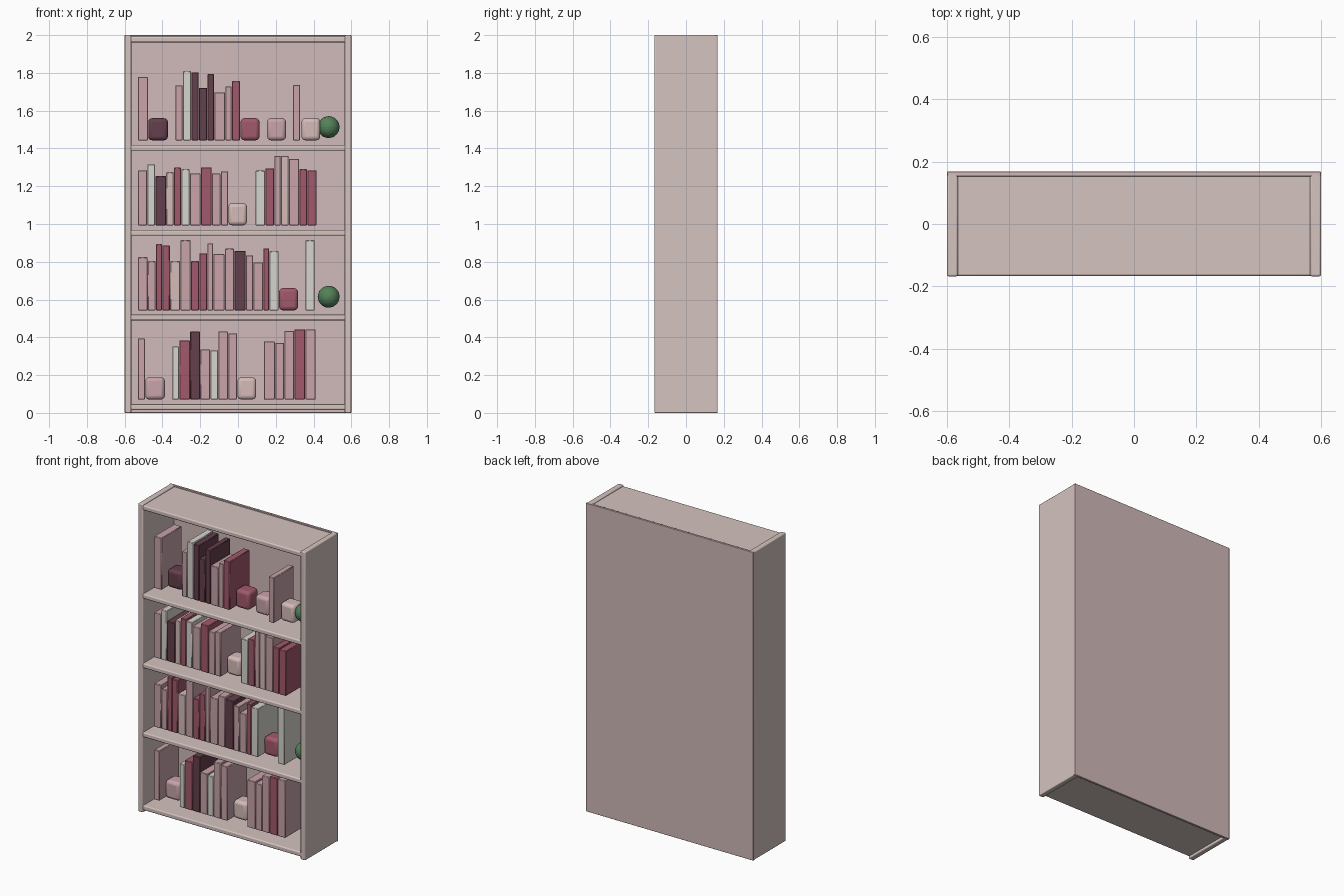
import bpy
import math

if "Cube" in bpy.data.objects:
    bpy.data.objects.remove(bpy.data.objects["Cube"])

COLOURS = {
    "wood": (0.66, 0.55, 0.52), "panel": (0.64, 0.49, 0.49),
    "pink": (0.58, 0.37, 0.40), "red": (0.36, 0.10, 0.15),
    "dark": (0.13, 0.05, 0.075), "white": (0.68, 0.66, 0.62),
    "ivory": (0.66, 0.50, 0.48), "green": (0.09, 0.22, 0.10),
}
MATS = {}
for key, rgb in COLOURS.items():
    MATS[key] = bpy.data.materials.new(key)
    MATS[key].diffuse_color = (*rgb, 1)


def box(name, lo, hi, colour, bevel=0.0, segments=2):
    """Bevelled box between two opposite corners."""
    bpy.ops.mesh.primitive_cube_add(size=1, location=[(a + b) / 2 for a, b in zip(lo, hi)])
    ob = bpy.context.object
    ob.name = name
    ob.scale = [b - a for a, b in zip(lo, hi)]
    bpy.ops.object.transform_apply(location=False, rotation=False, scale=True)
    ob.data.materials.append(MATS[colour])
    if bevel:
        mod = ob.modifiers.new("bevel", 'BEVEL')
        mod.width = bevel
        mod.segments = segments
        bpy.ops.object.shade_smooth_by_angle(angle=math.radians(40))
    return ob


# Carcass: two sides, back panel and five boards
D = 0.168
for name, s in (("left_side", -1), ("right_side", 1)):
    x0, x1 = sorted((s * 0.565, s * 0.6))
    box(name, (x0, -D, 0), (x1, D - 0.004, 2), "wood", 0.006, 3)
box("back_panel", (-0.6, D - 0.015, 0), (0.6, D, 2), "panel", 0.002)
for name, z in (("bottom_board", 0.016), ("shelf_1", 0.49), ("shelf_2", 0.938),
                ("shelf_3", 1.388), ("top_board", 1.962)):
    box(name, (-0.57, -D + 0.001, z), (0.57, D - 0.002, z + 0.03), "wood", 0.007, 3)

# Row contents in mm, left to right: (right edge, height, colour).
# Height 0 is an empty gap, height 1 is a rounded storage box.
row_1 = [(-493, 323, "pink"), (-387, 1, "pink"), (-350, 0, ""), (-313, 281, "white"),
         (-255, 313, "red"), (-202, 360, "dark"), (-148, 265, "pink"), (-106, 260, "white"),
         (-53, 360, "pink"), (-5, 350, "pink"), (96, 1, "ivory"), (135, 0, ""),
         (196, 307, "pink"), (244, 300, "pink"), (297, 363, "pink"), (355, 371, "red"),
         (411, 371, "pink")]
row_2 = [(-480, 281, "pink"), (-437, 260, "pink"), (-402, 350, "red"), (-361, 344, "red"),
         (-307, 260, "ivory"), (-252, 371, "pink"), (-207, 260, "red"), (-164, 302, "red"),
         (-132, 355, "pink"), (-72, 299, "pink"), (-21, 326, "pink"), (40, 315, "dark"),
         (80, 291, "pink"), (133, 254, "pink"), (164, 328, "red"), (215, 313, "white"),
         (318, 1, "red"), (356, 0, ""), (405, 371, "white")]
row_3 = [(-482, 291, "pink"), (-440, 323, "white"), (-382, 260, "dark"), (-342, 281, "ivory"),
         (-302, 305, "red"), (-257, 297, "white"), (-199, 275, "pink"), (-140, 307, "red"),
         (-93, 275, "pink"), (-53, 286, "pink"), (48, 1, "ivory"), (91, 0, ""),
         (143, 289, "white"), (191, 302, "red"), (225, 368, "pink"), (268, 368, "ivory"),
         (323, 352, "pink"), (366, 297, "red"), (416, 291, "red")]
row_4 = [(-477, 336, "pink"), (-371, 1, "dark"), (-333, 0, ""), (-294, 291, "pink"),
         (-249, 366, "white"), (-209, 360, "dark"), (-164, 278, "dark"), (-127, 350, "dark"),
         (-69, 254, "pink"), (-34, 286, "pink"), (11, 313, "red"), (114, 1, "red"),
         (152, 0, ""), (254, 1, "pink"), (290, 0, ""), (329, 294, "pink"),
         (334, 0, ""), (435, 1, "ivory")]

# Books and storage boxes
rows = ((0.071, row_1), (0.543, row_2), (0.993, row_3), (1.443, row_4))
for r, (z, items) in enumerate(rows, 1):
    left = -0.53
    for i, (edge, height, colour) in enumerate(items, 1):
        right = edge / 1000
        if height == 1:
            box(f"storage_box_{r}_{i}", (left, -0.05, z), (right, 0.05, z + 0.117),
                colour, 0.02, 3)
        elif height > 1:
            box(f"book_{r}_{i}", (left, -0.103, z), (right, 0.103, z + height / 1000),
                colour, 0.003, 1)
        left = right + 0.002

# Green ball plants
for name, z in (("lower_ball", 0.615), ("upper_ball", 1.513)):
    bpy.ops.mesh.primitive_ico_sphere_add(subdivisions=3, radius=0.058, location=(0.48, 0, z))
    ball = bpy.context.object
    ball.name = name
    ball.data.materials.append(MATS["green"])

for m in bpy.data.materials:
    if m.users and not m.is_grease_pencil:
        m.use_nodes = True
        m.node_tree.nodes["Principled BSDF"].inputs["Base Color"].default_value = m.diffuse_color
